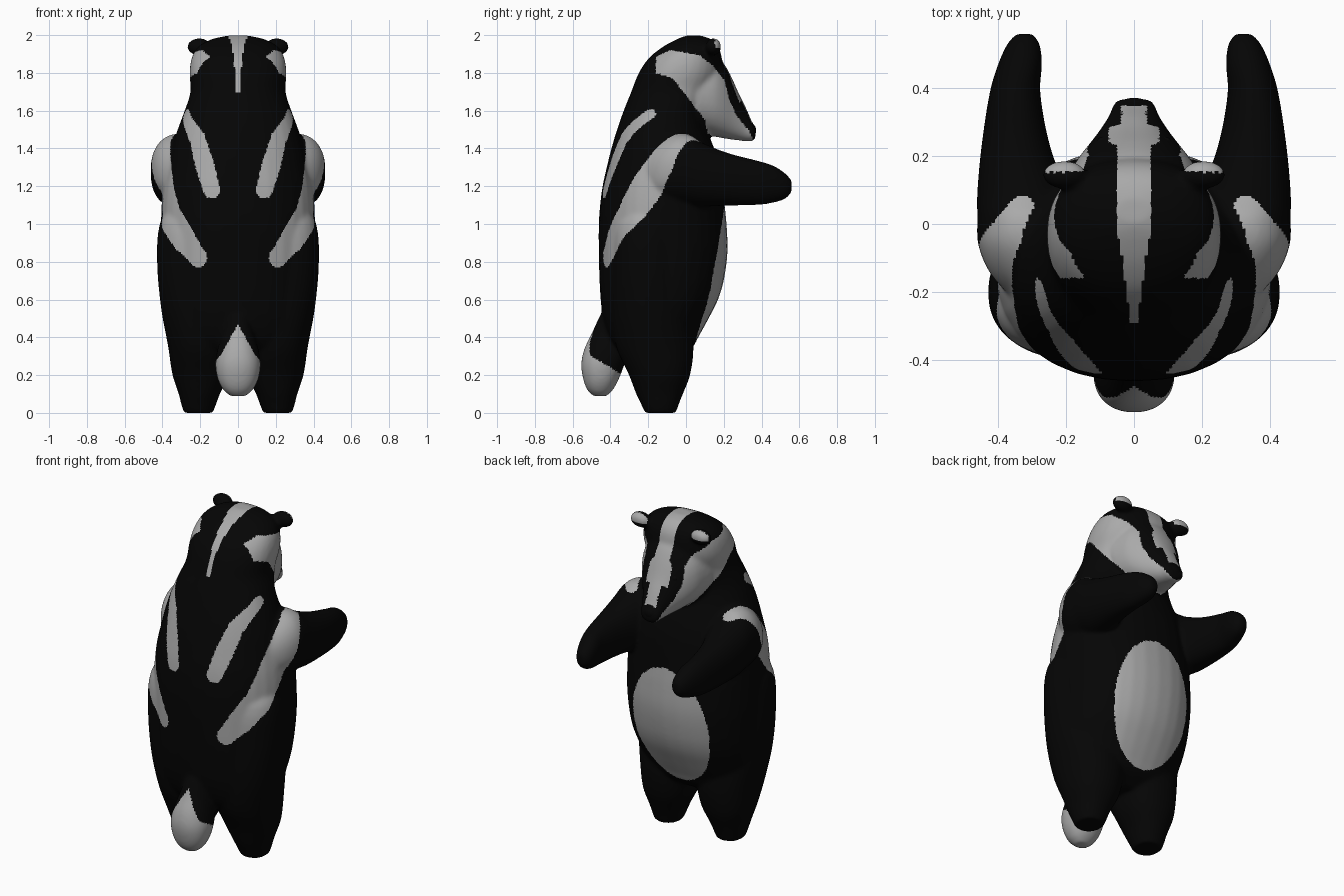
import bpy, bmesh, math
from mathutils import Vector, Matrix
from mathutils.bvhtree import BVHTree
from mathutils.geometry import intersect_point_line

cube = bpy.data.objects.get("Cube")
if cube:
    bpy.data.objects.remove(cube, do_unlink=True)


def material(name, color):
    mat = bpy.data.materials.new(name)
    mat.use_nodes = True
    mat.diffuse_color = color
    for node in mat.node_tree.nodes:
        if node.type == 'BSDF_PRINCIPLED':
            node.inputs["Base Color"].default_value = color
            node.inputs["Roughness"].default_value = 0.8
    return mat


black = material("black_fur", (0.0015, 0.0015, 0.0015, 1))
pale = material("pale_grey_fur", (0.4, 0.4, 0.4, 1))


def loft(bm, rows, axis='z', sides=32, power=2.2):
    """Rows are (position, centre a, centre b, radius a, radius b)."""
    rows = [Vector(r) for r in rows]
    ends = [rows[0]] + rows + [rows[-1]]
    slopes = [(c - a) / (c[0] - a[0]) for a, c in zip(ends, ends[2:])]
    rings = []
    for k in range(len(rows) * 4 - 3):
        # Hermite blend between neighbouring rows
        i, u = min(k // 4, len(rows) - 2), k / 4
        u -= i
        gap = rows[i + 1][0] - rows[i][0]
        row = rows[i].lerp(rows[i + 1], u * u * (3 - 2 * u))
        row += gap * u * (1 - u) * (slopes[i] * (1 - u) - slopes[i + 1] * u)
        t, a, b, ra, rb = row
        ring = []
        for j in range(sides):
            ang = 2 * math.pi * j / sides
            c, s = math.cos(ang), math.sin(ang)
            p = a + ra * math.copysign(abs(c) ** (2 / power), c)
            q = b + rb * math.copysign(abs(s) ** (2 / power), s)
            ring.append(bm.verts.new((p, q, t) if axis == 'z' else (p, t, q)))
        rings.append(ring)
    for low, high in zip(rings, rings[1:]):
        for i in range(sides):
            j = (i + 1) % sides
            bm.faces.new((low[i], low[j], high[j], high[i]))
    bm.faces.new(rings[0][::-1])
    bm.faces.new(rings[-1])


def span(rows):
    """Turn (position, width, low, high) into centred loft rows."""
    return [(t, 0, (lo + hi) / 2, w, (hi - lo) / 2) for t, w, lo, hi in rows]


def ball(bm, centre, radii):
    mat = Matrix.Translation(centre) @ Matrix.Diagonal((*radii, 1))
    bmesh.ops.create_uvsphere(bm, u_segments=24, v_segments=16, radius=1, matrix=mat)


def add_object(name, bm):
    bmesh.ops.recalc_face_normals(bm, faces=bm.faces)
    mesh = bpy.data.meshes.new(name)
    bm.to_mesh(mesh)
    bm.free()
    mesh.polygons.foreach_set("use_smooth", [True] * len(mesh.polygons))
    ob = bpy.data.objects.new(name, mesh)
    bpy.context.collection.objects.link(ob)
    mesh.materials.append(black)
    return ob


skin = bmesh.new()

# Torso, neck and skull: height, half width, back, chest
loft(skin, span([
    (.28, .2, -.29, -.05), (.34, .325, -.37, .03), (.4, .36, -.41, .065),
    (.5, .38, -.44, .12), (.6, .395, -.452, .17), (.7, .402, -.458, .2),
    (.85, .408, -.462, .22), (1, .408, -.462, .215), (1.1, .405, -.455, .205),
    (1.2, .395, -.442, .195), (1.3, .375, -.42, .18), (1.4, .352, -.395, .15),
    (1.5, .32, -.365, .11), (1.6, .283, -.33, .1),
    (1.7, .252, -.29, .15), (1.8, .257, -.25, .19), (1.88, .245, -.195, .19),
    (1.94, .21, -.12, .17), (1.98, .135, -.045, .13), (1.998, .05, .0, .08)]))

# Muzzle: depth, half width, chin, brow
loft(skin, span([
    (.06, .215, 1.48, 1.88), (.15, .19, 1.463, 1.89), (.2, .16, 1.453, 1.85),
    (.24, .128, 1.447, 1.78), (.28, .098, 1.442, 1.69), (.32, .073, 1.437, 1.61),
    (.35, .063, 1.437, 1.54), (.368, .048, 1.447, 1.515)]), axis='y')

# Tail
loft(skin, [
    (.088, 0, -.455, .04, .035), (.12, 0, -.455, .077, .067),
    (.18, 0, -.45, .108, .095), (.26, 0, -.44, .12, .115),
    (.34, 0, -.42, .108, .118), (.42, 0, -.4, .085, .1), (.52, 0, -.38, .06, .075)])

for side in (-1, 1):
    # Legs and hips
    loft(skin, [
        (0, side * .21, -.135, .077, .082), (.05, side * .208, -.138, .094, .102),
        (.1, side * .205, -.14, .109, .124), (.2, side * .197, -.14, .15, .162),
        (.35, side * .19, -.165, .18, .205), (.55, side * .195, -.19, .212, .205),
        (.8, side * .2, -.2, .229, .19), (1, side * .19, -.2, .225, .18),
        (1.12, side * .17, -.19, .18, .13)])
    # Arms
    loft(skin, [
        (-.24, side * .275, 1.25, .06, .08), (-.15, side * .29, 1.275, .13, .15),
        (-.06, side * .306, 1.29, .153, .184), (.02, side * .312, 1.285, .149, .188),
        (.08, side * .325, 1.263, .137, .171), (.22, side * .347, 1.237, .103, .14),
        (.39, side * .35, 1.217, .074, .116), (.47, side * .335, 1.21, .065, .096),
        (.53, side * .325, 1.2, .048, .065), (.56, side * .322, 1.2, .026, .032)], axis='y')
    # Ears
    ball(skin, (side * .205, .145, 1.938), (.066, .042, .047))

# Fuse the parts into one soft skin
badger = add_object("body", skin)
remesh = badger.modifiers.new("fuse", 'REMESH')
remesh.mode = 'VOXEL'
remesh.voxel_size = .009
smooth = badger.modifiers.new("soften", 'SMOOTH')
smooth.factor = .5
smooth.iterations = 20
graph = bpy.context.evaluated_depsgraph_get()
fused = bpy.data.meshes.new_from_object(badger.evaluated_get(graph))
badger.modifiers.clear()
badger.data = fused
fused.materials.clear()
fused.materials.append(black)
fused.materials.append(pale)

bm = bmesh.new()
bm.from_mesh(fused)
tree = BVHTree.FromBMesh(bm)


def stripe(points):
    """Snap a tapered path of (x, y, z, radius) onto the skin."""
    path = [(tree.find_nearest(Vector(p[:3]))[0], p[3]) for p in points]
    return list(zip(path, path[1:]))


def on_stripe(p, segments):
    for (a, ra), (b, rb) in segments:
        t = min(1, max(0, intersect_point_line(p, a, b)[1]))
        if (p - a.lerp(b, t)).length < ra + (rb - ra) * t:
            return True
    return False


stripes = [
    stripe([(.25, -.18, 1.57, .03), (.215, -.33, 1.45, .045),
            (.18, -.4, 1.31, .052), (.14, -.43, 1.18, .045)]),
    stripe([(.33, .06, 1.46, .035), (.37, -.03, 1.44, .055), (.39, -.12, 1.32, .085),
            (.37, -.2, 1.2, .09), (.34, -.29, 1.04, .08),
            (.28, -.37, .92, .07), (.21, -.42, .82, .05)])]

# Cheek patch outline (depth, height)
cheek = [(-.16, 1.885), (-.16, 1.8), (-.07, 1.77), (.02, 1.655), (.1, 1.55),
         (.115, 1.48), (.16, 1.45), (.2, 1.42), (.35, 1.42), (.35, 1.46), (.33, 1.5),
         (.27, 1.57), (.23, 1.655), (.205, 1.76), (.14, 1.84), (.07, 1.895),
         (-.085, 1.92)]
# Blaze half width along the head (depth, half width)
blaze = [(-.29, .01), (-.1, .035), (0, .053), (.17, .048), (.23, .05), (.24, .073),
         (.285, .073), (.295, .036), (.348, .036)]


def inside(u, v, outline):
    hit = False
    for (a, b), (c, d) in zip(outline, outline[1:] + outline[:1]):
        if (b > v) != (d > v) and u < a + (v - b) * (c - a) / (d - b):
            hit = not hit
    return hit


def half_width(y):
    for (a, wa), (b, wb) in zip(blaze, blaze[1:]):
        if a <= y < b:
            return wa + (wb - wa) * (y - a) / (b - a)
    return 0


def is_pale(p):
    x, y, z = abs(p.x), p.y, p.z
    if x < .28 and inside(y, z, cheek):
        return True
    if z > 1.5 and x < half_width(y):
        return True
    if z > 1.93 and x > .15 and y > .152:  # ear fronts
        return True
    if y > 0 and (x / .255) ** 2 + ((z - .73) / .37) ** 2 < 1:  # belly
        return True
    if y < -.33 and x < .13 and z < .5:  # tail
        return z < .21 - (y + .35) * .6 or (y < -.44 and x < (.47 - z) * .55)
    mirrored = Vector((x, y, z))
    return z > .7 and any(on_stripe(mirrored, s) for s in stripes)


for face in bm.faces:
    face.smooth = True
    face.material_index = int(is_pale(face.calc_center_median()))
bm.to_mesh(fused)
bm.free()

# Nose and eyes
nose = bmesh.new()
ball(nose, (0, .346, 1.495), (.046, .025, .036))
add_object("nose", nose)
for side, label in ((-1, "right"), (1, "left")):
    eye = bmesh.new()
    ball(eye, (side * .09, .235, 1.69), (.022, .022, .022))
    add_object(label + "_eye", eye)
